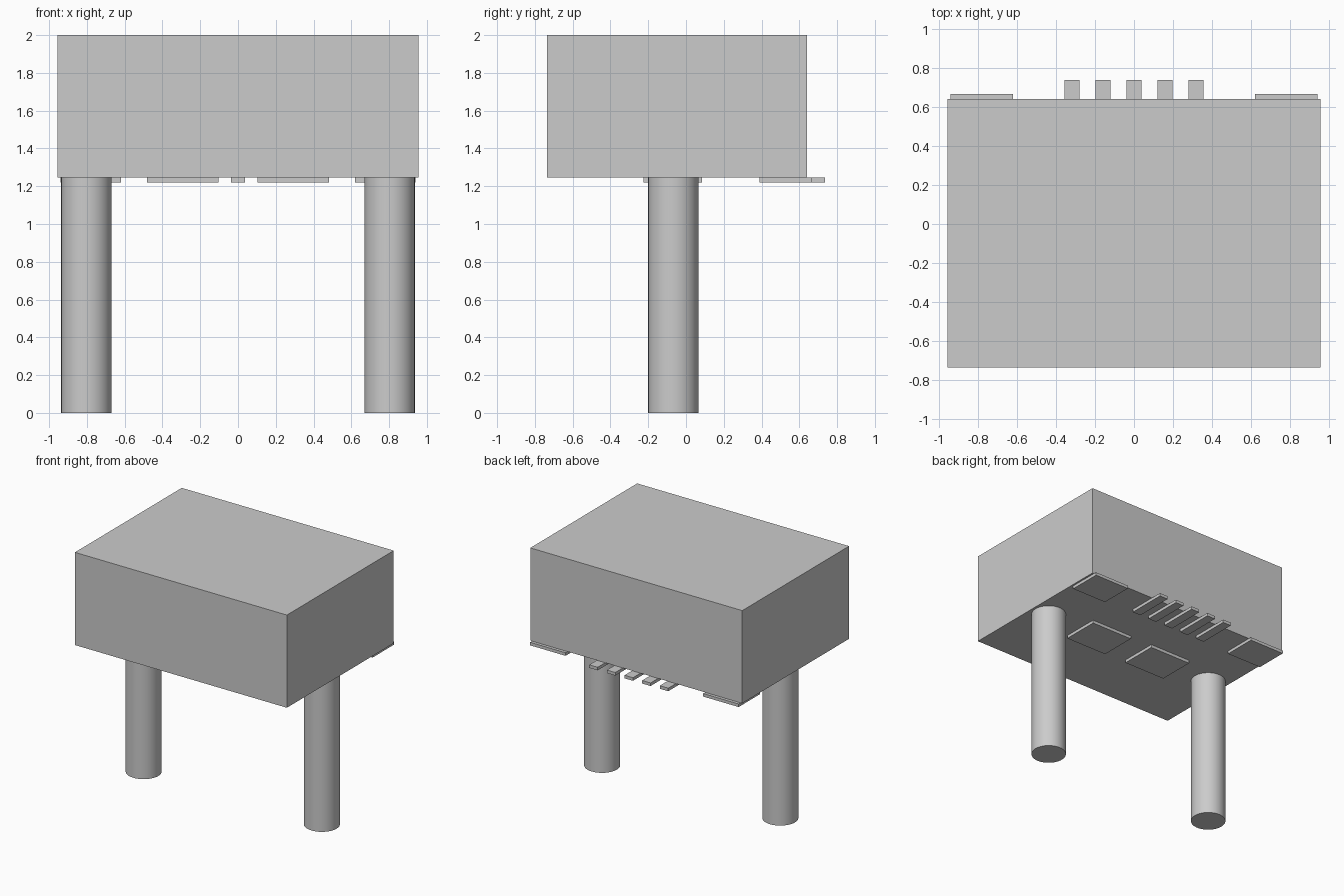
import bpy
import math

cube = bpy.data.objects.get("Cube")
if cube:
    bpy.data.objects.remove(cube, do_unlink=True)

# Single plain grey for every part
GREY = (0.6, 0.6, 0.6, 1.0)
grey = bpy.data.materials.new("plain grey")
grey.use_nodes = True
grey.diffuse_color = GREY
grey.node_tree.nodes["Principled BSDF"].inputs["Base Color"].default_value = GREY

BODY_BOTTOM = 1.245
PAD_BOTTOM = 1.22


def box(name, x, y, z):
    """Box from its (low, high) range on each axis."""
    ranges = (x, y, z)
    bpy.ops.mesh.primitive_cube_add(size=1, location=[sum(r) / 2 for r in ranges])
    obj = bpy.context.object
    obj.name = name
    obj.scale = [hi - lo for lo, hi in ranges]
    bpy.ops.object.transform_apply(location=False, rotation=False, scale=True)
    obj.data.materials.append(grey)
    return obj


def peg(name, x, y, radius, height):
    """Smooth upright cylinder standing on the ground."""
    bpy.ops.mesh.primitive_cylinder_add(
        vertices=48, radius=radius, depth=height, location=(x, y, height / 2))
    obj = bpy.context.object
    obj.name = name
    bpy.ops.object.shade_smooth_by_angle(angle=math.radians(30))
    obj.data.materials.append(grey)
    return obj


# Housing
box("housing", (-0.955, 0.955), (-0.735, 0.64), (BODY_BOTTOM, 2.0))

# Mirrored pegs and underside pads
pad_z = (PAD_BOTTOM, BODY_BOTTOM)
for side, s in (("left", 1), ("right", -1)):
    peg(side + "_peg", s * 0.803, -0.067, 0.133, BODY_BOTTOM)
    for part, x, y in (("centre_pad", (0.103, 0.483), (-0.225, 0.085)),
                       ("corner_pad", (0.62, 0.94), (0.39, 0.665))):
        box(f"{side}_{part}", sorted(s * v for v in x), y, pad_z)

# Row of contact pins sticking out at the back
for i in range(5):
    x = (i - 2) * 0.159
    box(f"contact_pin_{i + 1}", (x - 0.038, x + 0.038), (0.41, 0.737), pad_z)
